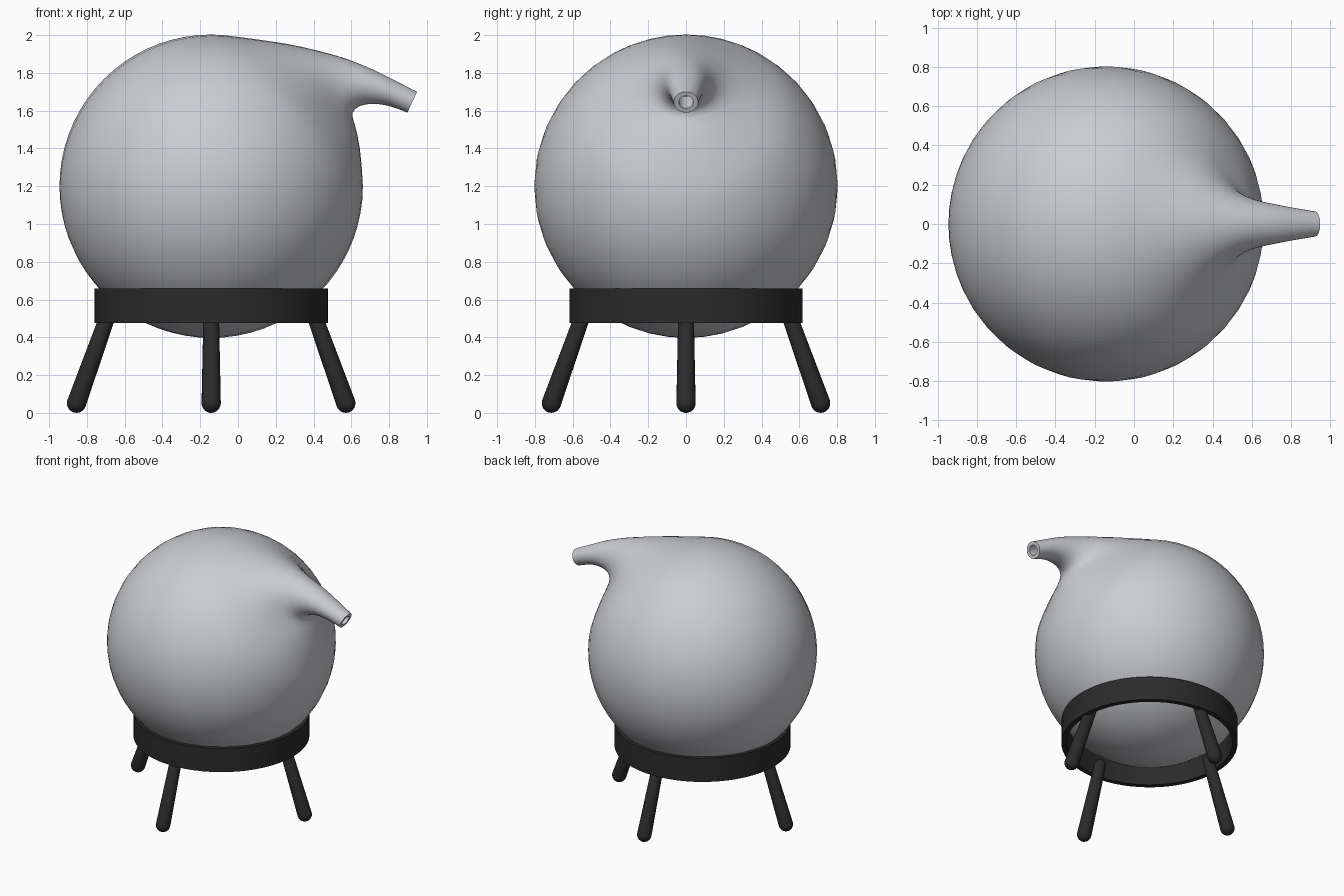
import bpy, bmesh, math
from mathutils import Vector

if "Cube" in bpy.data.objects:
    bpy.data.objects.remove(bpy.data.objects["Cube"])

CX = -0.142          # axis of body, ring and legs
BODY_Z, R = 1.2, 0.803
SEG = 40


def material(name, rgb):
    m = bpy.data.materials.new(name)
    m.diffuse_color = (*rgb, 1)
    m.use_nodes = True
    m.node_tree.nodes["Principled BSDF"].inputs["Base Color"].default_value = m.diffuse_color
    return m


light_grey = material("light grey", (0.60, 0.61, 0.64))
black = material("soft black", (0.024, 0.024, 0.024))


def loft(name, rings, mat, closed=False, angle=40):
    """Skin a list of equal-length point rings; cap the ends or close the loop."""
    bm = bmesh.new()
    vs = [[bm.verts.new(p) for p in ring] for ring in rings]
    n = len(rings[0])
    pairs = list(zip(vs, vs[1:]))
    if closed:
        pairs.append((vs[-1], vs[0]))
    for a, b in pairs:
        for i in range(n):
            j = (i + 1) % n
            bm.faces.new((a[i], a[j], b[j], b[i]))
    if not closed:
        bm.faces.new(vs[0])
        bm.faces.new(vs[-1])
    bmesh.ops.remove_doubles(bm, verts=bm.verts, dist=0.0005)
    bmesh.ops.recalc_face_normals(bm, faces=bm.faces)
    me = bpy.data.meshes.new(name)
    bm.to_mesh(me)
    bm.free()
    me.materials.append(mat)
    ob = bpy.data.objects.new(name, me)
    bpy.context.collection.objects.link(ob)
    bpy.ops.object.select_all(action='DESELECT')
    bpy.context.view_layer.objects.active = ob
    ob.select_set(True)
    bpy.ops.object.shade_smooth_by_angle(angle=math.radians(angle))
    return ob


# Body: sphere rings around a tilted axis that flow into the spout.
# Key = top x, top z, bottom x, bottom z, half width, sag of the sides
def sphere_key(phi, tilt=40):
    a, b = math.radians(tilt + phi), math.radians(tilt - phi)
    return (CX + R * math.cos(a), BODY_Z + R * math.sin(a),
            CX + R * math.cos(b), BODY_Z + R * math.sin(b),
            R * math.sin(math.radians(phi)), 0)


keys = [sphere_key(p) for p in range(180, 39, -10)] + [
    (0.25, 1.955, 0.645, 1.40, 0.36, 0.05),
    (0.42, 1.918, 0.620, 1.52, 0.25, 0.07),
    (0.54, 1.885, 0.605, 1.585, 0.17, 0.055),
    (0.62, 1.857, 0.645, 1.625, 0.125, 0.02),
    (0.72, 1.815, 0.720, 1.636, 0.10, 0),
    (0.83, 1.76, 0.80, 1.625, 0.082, 0),
    (0.948, 1.70, 0.897, 1.59, 0.064, 0)]


def smooth_keys(ks, steps):
    """Catmull-Rom interpolation between the key sections."""
    out = []
    for i in range(len(ks) - 1):
        p0, p1, p2 = ks[max(i - 1, 0)], ks[i], ks[i + 1]
        p3 = ks[min(i + 2, len(ks) - 1)]
        for s in range(steps):
            t = s / steps
            out.append([0.5 * (2 * b + (c - a) * t + (2 * a - 5 * b + 4 * c - d) * t * t
                               + (3 * b - a - 3 * c + d) * t ** 3)
                        for a, b, c, d in zip(p0, p1, p2, p3)])
    return out + [ks[-1]]


def section(k, scale=1.0, push=0.0):
    top, bot = Vector((k[0], 0, k[1])), Vector((k[2], 0, k[3]))
    mid, half = (top + bot) / 2, (top - bot) / 2
    n = Vector((half.z, 0, -half.x)).normalized()
    pts = []
    for i in range(SEG):
        t = 2 * math.pi * i / SEG
        c, s = math.cos(t), math.sin(t)
        pts.append(mid + scale * (half * c + Vector((0, k[4] * s, 0)))
                   + n * (push - k[5] * s * s))
    return pts


# the first key is the pole, which collapses to one point and is merged
rings = [section(k) for k in smooth_keys(keys[1:], 2)]
pole = section(keys[0])
rings.insert(0, section(sphere_key(175)))
rings.insert(0, pole)
# spout lip and bore
rings += [section(keys[-1], 0.6), section(keys[-1], 0.6, -0.15)]


def body_loft():
    # start from a tiny ring so that the pole cap stays valid
    rings[0] = section(sphere_key(179.5))
    return loft("kettle_body_with_spout", rings, light_grey)


body_loft()


def circle(r, z, n=SEG, cx=CX):
    return [Vector((cx + r * math.cos(2 * math.pi * i / n),
                    r * math.sin(2 * math.pi * i / n), z)) for i in range(n)]


# Stand ring: rectangular section around the body
RO, RI, Z0, Z1 = 0.618, 0.582, 0.475, 0.658
loft("stand_ring", [circle(r, z, 64) for r, z in
                    ((RO, Z0), (RO, Z1), (RI, Z1), (RI, Z0))], black, closed=True)


# Legs: tapered, splayed, with rounded ends
def leg(name, ang):
    out = Vector((math.cos(ang), math.sin(ang), 0))
    low = Vector((CX, 0, 0.051)) + out * 0.713
    high = Vector((CX, 0, 0.54)) + out * 0.538
    axis = (high - low).normalized()
    u = axis.cross(out).normalized()
    v = axis.cross(u)
    r0, r1 = 0.051, 0.041
    prof = [(low, r0, math.radians(a)) for a in (-88, -70, -50, -30, -12, 0)]
    prof += [(high, r1, math.radians(a)) for a in (0, 30, 60, 88)]
    loft(name, [[c + axis * r * math.sin(e) + r * math.cos(e) *
                 (u * math.cos(2 * math.pi * i / 20) + v * math.sin(2 * math.pi * i / 20))
                 for i in range(20)] for c, r, e in prof], black)


for i, side in enumerate(("right", "back", "left", "front")):
    leg(side + "_leg", i * math.pi / 2)
